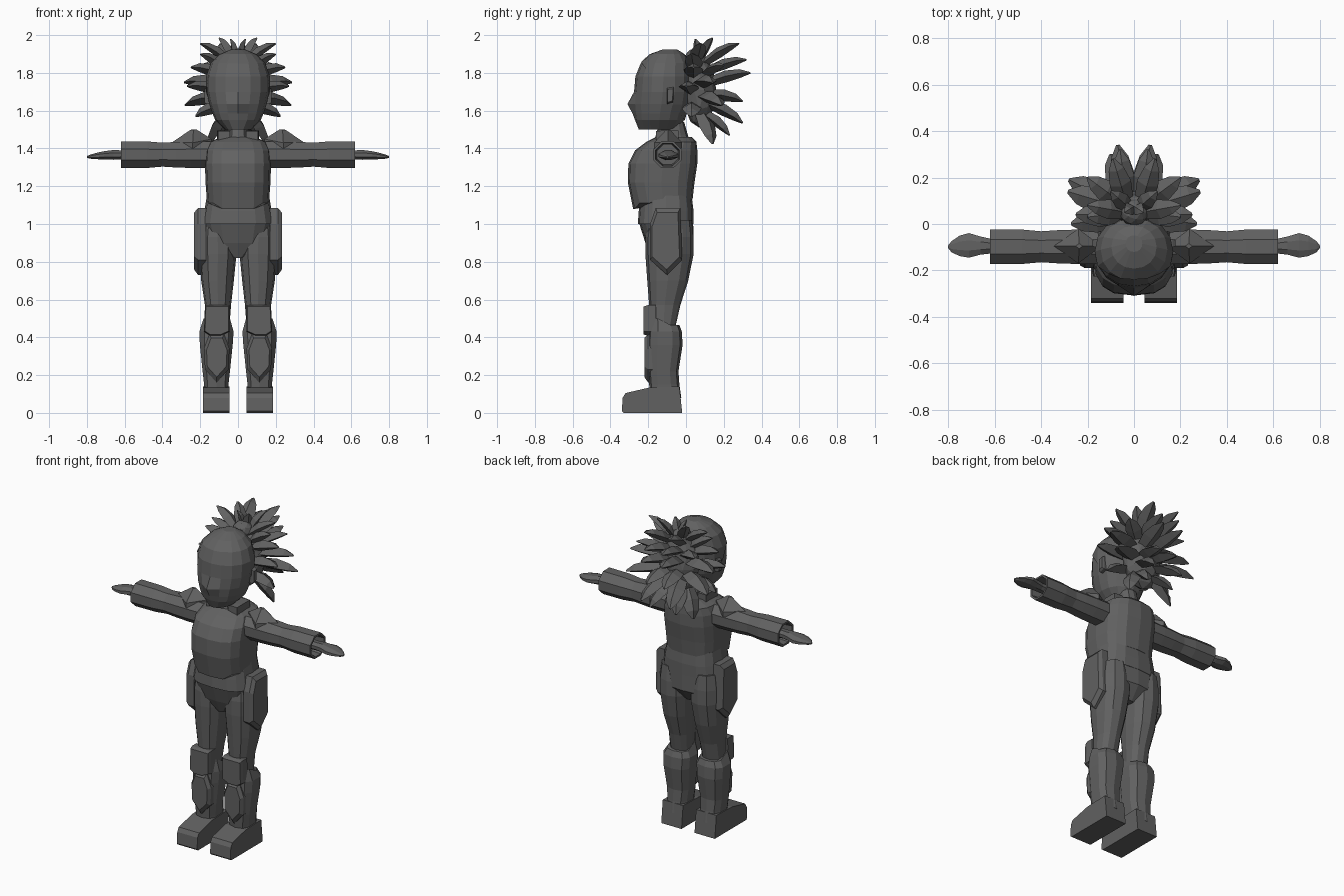
import bpy, bmesh, math
from mathutils import Vector

old = bpy.data.objects.get("Cube")
if old:
    bpy.data.objects.remove(old, do_unlink=True)

grey = bpy.data.materials.new("dark grey")
grey.use_nodes = True
COLOUR = (0.12, 0.12, 0.12, 1)
grey.diffuse_color = COLOUR
grey.node_tree.nodes["Principled BSDF"].inputs["Base Color"].default_value = COLOUR


def finish(name, bm, mirror=False):
    bmesh.ops.recalc_face_normals(bm, faces=bm.faces)
    mesh = bpy.data.meshes.new(name)
    bm.to_mesh(mesh)
    bm.free()
    mesh.materials.append(grey)
    obj = bpy.data.objects.new(name, mesh)
    bpy.context.collection.objects.link(obj)
    if mirror:
        obj.modifiers.new("Mirror", 'MIRROR').use_mirror_merge = False
    return obj


def power(c, p):
    return math.copysign(abs(c) ** (2 / p), c)


def oval(z, x0, x1, y0, y1, n=12, p=2.3):
    """Horizontal rounded ring between the given limits."""
    pts = []
    for i in range(n):
        a = 2 * math.pi * i / n
        pts.append(Vector(((x0 + x1) / 2 + power(math.sin(a), p) * (x1 - x0) / 2,
                           (y0 + y1) / 2 - power(math.cos(a), p) * (y1 - y0) / 2, z)))
    return pts


def tube(x, y, z, ry, rz, n=8):
    """Ring standing across the x axis."""
    return [Vector((x, y + ry * math.cos(a), z + rz * math.sin(a)))
            for a in (2 * math.pi * (i + 0.5) / n for i in range(n))]


def skin(bm, rings):
    loops = [[bm.verts.new(p) for p in r] for r in rings]
    for a, b in zip(loops, loops[1:]):
        for i in range(len(a)):
            j = (i + 1) % len(a)
            bm.faces.new((a[i], a[j], b[j], b[i]))
    bm.faces.new(loops[0])
    bm.faces.new(loops[-1])
    return loops


def loft(name, rings, mirror=False):
    bm = bmesh.new()
    skin(bm, rings)
    return finish(name, bm, mirror)


def plate(name, outline, axis, near, far, shrink=0.8):
    """Bevelled plate: outline extruded along x or y, smaller on the outside."""
    mid = sum((Vector(p) for p in outline), Vector((0, 0))) / len(outline)
    rings = []
    for depth, s in ((near, 1), ((near + 2 * far) / 3, 1), (far, shrink)):
        flat = [mid + (Vector(p) - mid) * s for p in outline]
        rings.append([Vector((depth, p.x, p.y)) if axis == 'x'
                      else Vector((p.x, depth, p.y)) for p in flat])
    return loft(name, rings, True)


def box(name, x0, x1, y0, y1, z0, z1):
    return plate(name, [(x0, z0), (x1, z0), (x1, z1), (x0, z1)], 'y', y1, y0, 0.9)


# Head with a nose, and a close cap of hair above a slanted hairline
HEAD = [(1.50, .07, -.25, -.04), (1.55, .12, -.27, -.01), (1.585, .135, -.275, 0),
        (1.635, .152, -.28, .02), (1.70, .165, -.275, .03), (1.78, .165, -.268, .03),
        (1.85, .14, -.24, .02), (1.895, .095, -.19, -.01), (1.92, .035, -.12, -.05)]


def head_shell():
    bm = bmesh.new()
    loops = skin(bm, [oval(z, -r, r, a, b, 16, 2.1) for z, r, a, b in HEAD])
    loops[3][0].co.y -= .03
    loops[2][0].co.y -= .008
    return bm


finish("head", head_shell())
bm = head_shell()
bmesh.ops.bisect_plane(bm, geom=bm.verts[:] + bm.edges[:] + bm.faces[:],
                       plane_co=(0, -.24, 1.86), plane_no=(0, .12, .09), clear_inner=True)
centre = Vector((0, -.11, 1.72))
for v in bm.verts:
    v.co = centre + (v.co - centre) * 1.025
finish("hair_cap", bm)
plate("ear", [(-.1, 1.635), (-.068, 1.645), (-.065, 1.725), (-.1, 1.72)], 'x', .14, .178)

# Neck and collar
loft("neck", [oval(1.40, -.08, .08, -.18, .03), oval(1.47, -.06, .06, -.16, .01),
              oval(1.54, -.055, .055, -.14, -.01)])
box("collar", .04, .11, -.16, -.04, 1.42, 1.495)

# Chest, with the front hem dropping in the middle
bm = bmesh.new()
loops = skin(bm, [oval(z, -r, r, a, b, 16, 2.8) for z, r, a, b in (
    (1.13, .165, -.28, .035), (1.22, .172, -.308, .045), (1.32, .175, -.305, .06),
    (1.39, .17, -.27, .06), (1.435, .15, -.21, .055), (1.46, .09, -.16, .03))])
for v in loops[0]:
    if v.co.y < -.2:
        v.co.z -= .05 if abs(v.co.x) < .1 else .02
finish("chest", bm)

# Waist and pelvis
loft("waist", [oval(z, -r, r, a, b, 16, 2.8) for z, r, a, b in (
    (1.0, .19, -.255, .04), (1.07, .178, -.25, .04), (1.15, .165, -.24, .03))])
loft("pelvis", [oval(z, -r, r, a, b, 16, 2.6) for z, r, a, b in (
    (.82, .03, -.18, -.02), (.90, .16, -.215, .04), (1.01, .192, -.25, .038))])

# Legs, boots and feet
loft("thigh", [oval(z, i, o, a, b) for z, i, o, a, b in (
    (.46, .045, .175, -.185, -.055), (.57, .037, .175, -.195, -.03),
    (.70, .022, .195, -.205, .012), (.84, .008, .205, -.215, .04),
    (.93, .01, .205, -.215, .04), (1.02, .03, .19, -.2, .03))], True)
bm = bmesh.new()
loops = skin(bm, [oval(z, i, o, a, b, 10, 2.8) for z, i, o, a, b in (
    (.08, .05, .178, -.19, -.025), (.15, .048, .182, -.195, -.035),
    (.22, .04, .19, -.2, -.04), (.36, .025, .205, -.205, -.018),
    (.43, .02, .208, -.2, -.022), (.48, .04, .185, -.195, -.035))])
for v in loops[-1]:
    v.co.z += .02 if v.co.y < -.11 else -.015
finish("boot", bm, True)

foot = [(-.34, .01), (-.335, .08), (-.32, .105), (-.19, .135), (-.035, .14), (-.02, 0), (-.33, 0)]
loft("foot", [[Vector((x, y, z)) for y, z in foot] for x in (.045, .185)], True)

# Knee, shin and hip plates
plate("knee_plate", [(.045, .43), (.09, .41), (.15, .41), (.18, .43), (.175, .57), (.045, .57)],
      'y', -.16, -.226, .92)
plate("shin_plate", [(.113, .16), (.175, .23), (.18, .34), (.15, .42), (.075, .42), (.045, .34),
                     (.05, .23)], 'y', -.16, -.22)
plate("hip_plate", [(-.19, .81), (-.10, .73), (-.02, .81), (-.03, 1.085), (-.16, 1.085), (-.19, 1.0)],
      'x', .17, .232, .85)

# Sleeves with hollow ends, hands and shoulder guards
ARM_Y, ARM_Z = -.098, 1.367
loft("sleeve", [tube(x, ARM_Y, ARM_Z, r, r * .95) for x, r in (
    (.13, .08), (.25, .08), (.33, .077), (.40, .072), (.48, .08), (.62, .081), (.62, .068),
    (.53, .06))], True)
loft("hand", [tube(x, y, z, ry, rz) for x, y, z, ry, rz in (
    (.52, -.095, 1.365, .035, .03), (.62, -.095, 1.366, .035, .026), (.66, -.093, 1.366, .042, .028),
    (.71, -.092, 1.363, .057, .024), (.75, -.094, 1.36, .048, .018),
    (.785, -.098, 1.356, .026, .011), (.80, -.098, 1.355, .006, .005))], True)
guard = [(.14, -.095, 1.45), (.24, -.17, 1.43), (.345, -.095, 1.435), (.24, -.02, 1.43)]
top = Vector((.235, -.095, 1.51))
loft("shoulder_guard", [[Vector(p) - Vector((0, 0, .03)) for p in guard],
                        [Vector(p) for p in guard],
                        [top.lerp(Vector(p), .15) for p in guard]], True)

# Hair core and the round knot on top
for name, place, size in (("hair_core", (0, .07, 1.71), (.13, .09, .2)),
                          ("hair_knot", (0, .05, 1.87), (.06, .06, .06))):
    bm = bmesh.new()
    bmesh.ops.create_icosphere(bm, subdivisions=2, radius=1)
    for v in bm.verts:
        v.co = Vector(place) + Vector([a * b for a, b in zip(v.co, size)])
    finish(name, bm)

# Hair spikes: root, tip and half width; each one bows outward
SPIKES = [((.03, .05, 1.85), (.20, .08, 1.955), .04), ((.01, .07, 1.85), (.04, .05, 1.98), .03),
          ((.04, .05, 1.80), (.20, .03, 1.90), .045), ((.05, .04, 1.78), (.25, .04, 1.83), .05),
          ((.05, .07, 1.74), (.285, .14, 1.75), .055), ((.06, .03, 1.70), (.27, .0, 1.73), .05),
          ((.05, .08, 1.68), (.28, .19, 1.63), .055), ((.06, .03, 1.63), (.225, .03, 1.57), .05),
          ((.05, .07, 1.60), (.15, .14, 1.425), .05), ((.03, .08, 1.84), (.09, .28, 1.955), .045),
          ((.03, .09, 1.80), (.06, .32, 1.87), .045), ((.03, .09, 1.74), (.07, .34, 1.80), .05),
          ((.03, .09, 1.69), (.06, .30, 1.65), .05), ((.04, .09, 1.65), (.10, .30, 1.535), .05),
          ((.03, .08, 1.60), (.09, .23, 1.47), .045), ((.05, .09, 1.78), (.20, .2, 1.84), .045),
          ((.02, .07, 1.86), (.10, .14, 1.985), .035)]
bm = bmesh.new()
for root, tip, w in SPIKES:
    root, tip = Vector(root), Vector(tip)
    d = (tip - root).normalized()
    side = d.cross(Vector((0, 0, 1))).normalized()
    up = side.cross(d)
    rings = []
    for t, s, bow in ((0, .7, 0), (.5, 1.05, .012), (.8, .75, .01), (1, .15, 0)):
        c = root.lerp(tip, t) + up * bow
        rings.append([c + side * w * s, c + up * w * s * .6, c - side * w * s, c - up * w * s * .6])
    skin(bm, rings)
finish("hair_spikes", bm, True)
